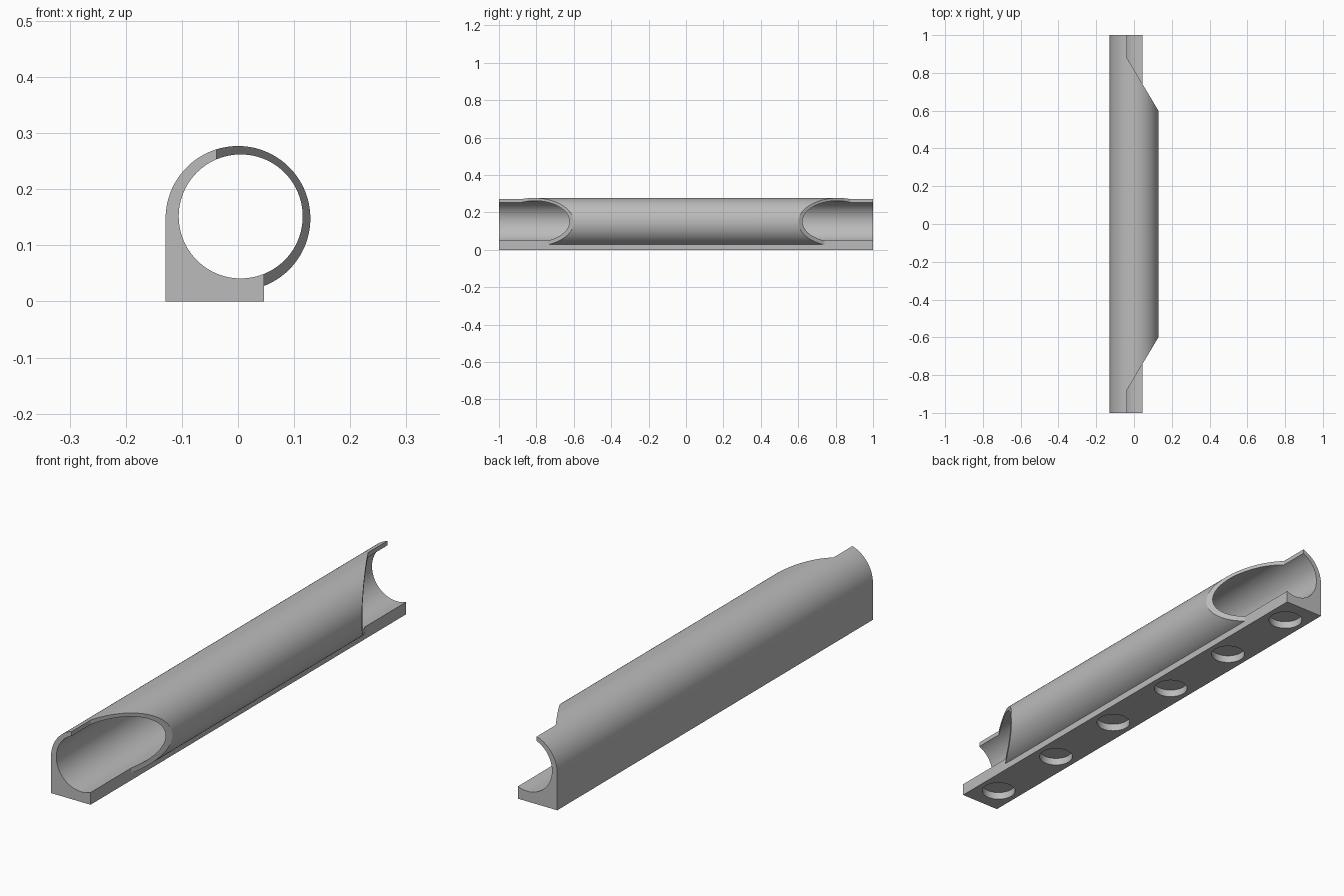
import bpy, bmesh, math

cube = bpy.data.objects.get("Cube")
if cube:
    bpy.data.objects.remove(cube)

grey = bpy.data.materials.new("plain grey")
grey.use_nodes = True
colour = (0.5, 0.5, 0.5, 1)
grey.diffuse_color = colour
grey.node_tree.nodes["Principled BSDF"].inputs["Base Color"].default_value = colour

R, CZ = 0.129, 0.148          # outer tube radius and axis height
BORE_R, BORE_X, BORE_Z = 0.1105, 0.0048, 0.1515
BASE_X = 0.046                # free edge of the foot
LIP_X = -0.038                # edge of the half-open ends


def prism(name, points, vector):
    """Extrude a closed outline of 3D points along a vector."""
    bm = bmesh.new()
    face = bm.faces.new([bm.verts.new(p) for p in points])
    ext = bmesh.ops.extrude_face_region(bm, geom=[face])
    bmesh.ops.translate(bm, vec=vector,
                        verts=[g for g in ext["geom"] if isinstance(g, bmesh.types.BMVert)])
    bmesh.ops.recalc_face_normals(bm, faces=bm.faces)
    mesh = bpy.data.meshes.new(name)
    bm.to_mesh(mesh)
    bm.free()
    obj = bpy.data.objects.new(name, mesh)
    bpy.context.collection.objects.link(obj)
    return obj


def circle(r, n):
    return [(r * math.cos(i * math.tau / n), r * math.sin(i * math.tau / n)) for i in range(n)]


def subtract(body, cutter):
    cutter.hide_render = True
    mod = body.modifiers.new("cut", "BOOLEAN")
    mod.operation, mod.solver, mod.object = "DIFFERENCE", "EXACT", cutter
    bpy.context.view_layer.objects.active = body
    bpy.ops.object.modifier_apply(modifier=mod.name)
    bpy.data.objects.remove(cutter)


# Tube with a square foot: arc from the foot edge round to the flat side
start = -math.acos(BASE_X / R)
steps = 80
arc = [start + (math.pi - start) * i / steps for i in range(steps + 1)]
outline = [(-R, 0), (BASE_X, 0)] + [(R * math.cos(a), CZ + R * math.sin(a)) for a in arc]
body = prism("tube_holder", [(x, -1, z) for x, z in outline], (0, 2, 0))
body.data.materials.append(grey)

# Slightly offset bore
subtract(body, prism("bore", [(BORE_X + x, -1.1, BORE_Z + z) for x, z in circle(BORE_R, 96)],
                     (0, 2.2, 0)))


# Slanted openings at both ends, leaving the foot whole
def slant(x):
    return 0.88 - (x - LIP_X) * 0.28 / (R - LIP_X)


for side in (-1, 1):
    for edge, z in ((LIP_X, 0.1), (BASE_X, -0.1)):
        plan = [(edge, 1.1), (edge, slant(edge)), (0.2, slant(0.2)), (0.2, 1.1)]
        subtract(body, prism("end_cut", [(x, side * y, z) for x, y in plan], (0, 0, 0.5)))

# Six blind round pockets in the underside
for i in range(6):
    y0 = -0.885 + i * 0.354
    subtract(body, prism("pocket", [((BASE_X - R) / 2 + x, y0 + y, -0.05)
                                    for x, y in circle(0.065, 48)], (0, 0, 0.08)))

bpy.ops.object.select_all(action="DESELECT")
body.select_set(True)
bpy.context.view_layer.objects.active = body
bpy.ops.object.shade_smooth_by_angle(angle=math.radians(30))
